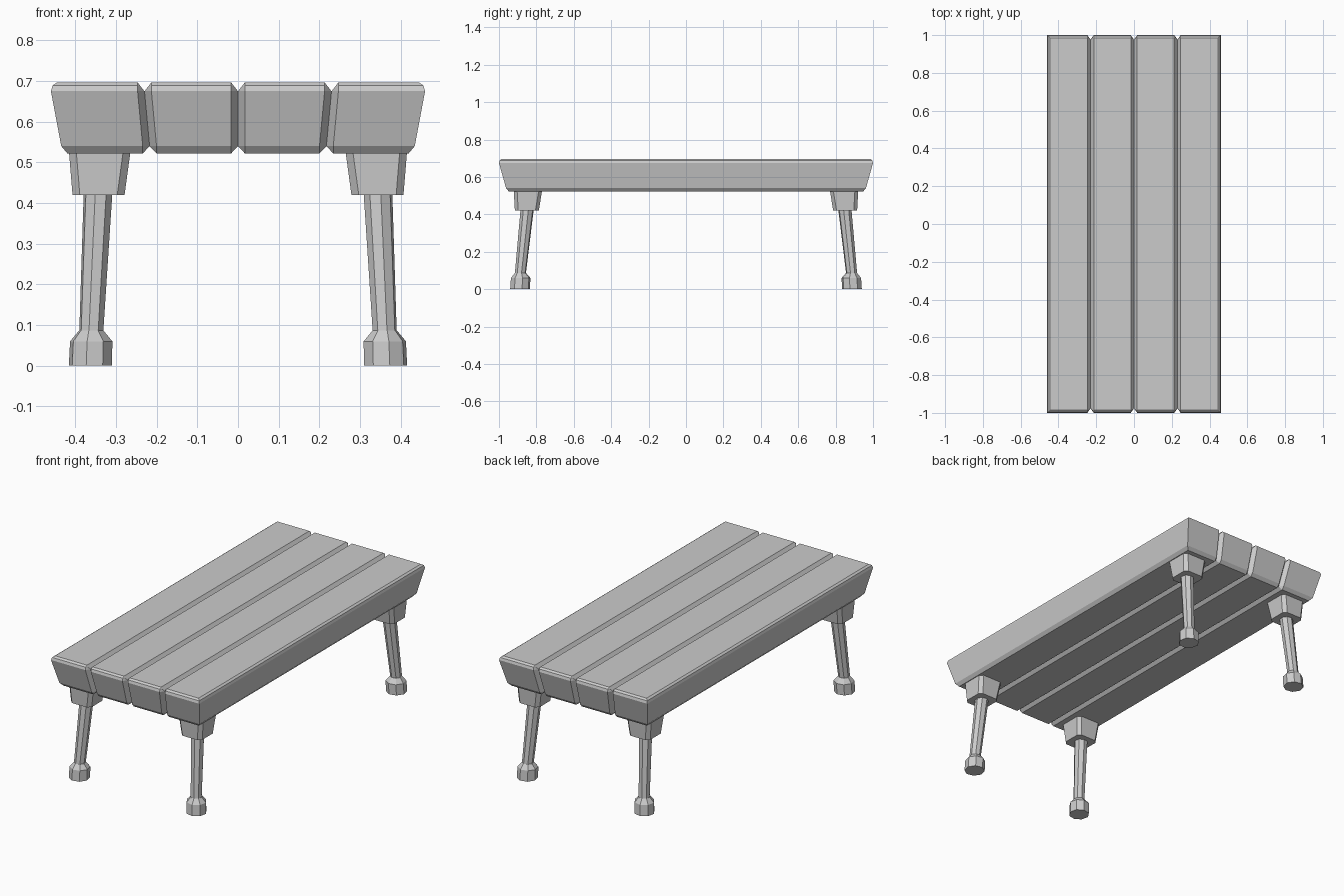
import bpy, bmesh
from math import cos, sin, radians

if "Cube" in bpy.data.objects:
    bpy.data.objects.remove(bpy.data.objects["Cube"])


def loft(name, rings, mirror):
    """Skin a stack of equal-length rings, cap the ends, mirror about the origin."""
    bm = bmesh.new()
    vs = [[bm.verts.new(p) for p in ring] for ring in rings]
    n = len(vs[0])
    for a, b in zip(vs, vs[1:]):
        for i in range(n):
            j = (i + 1) % n
            bm.faces.new((a[i], a[j], b[j], b[i]))
    bm.faces.new(vs[0])
    bm.faces.new(vs[-1])
    bmesh.ops.remove_doubles(bm, verts=bm.verts, dist=1e-5)
    bmesh.ops.recalc_face_normals(bm, faces=bm.faces)
    me = bpy.data.meshes.new(name)
    bm.to_mesh(me)
    bm.free()
    ob = bpy.data.objects.new(name, me)
    bpy.context.collection.objects.link(ob)
    m = ob.modifiers.new("mirror", 'MIRROR')
    m.use_axis = mirror
    m.use_mirror_merge = False
    return ob


# Planks: z, outer edge inset, seam inset, taper in x and y
LEVELS = [(0.522, 0.015, 0.017, 0.945, 0.962),
          (0.540, 0.0, 0.0, 0.945, 0.962),
          (0.675, 0.0, 0.0, 1.0, 1.0),
          (0.689, 0.004, 0.011, 1.0, 1.0),
          (0.697, 0.015, 0.017, 1.0, 1.0)]
C = 0.017


def plank(name, xa, xb, seam_a):
    rings = []
    for z, out, seam, sx, sy in LEVELS:
        y = sy - out
        cb = C - seam                      # corner chamfer shrinks into the bevel
        ia, ca = (seam, cb) if seam_a else (out, 0)
        l, r = xa * sx + ia, xb * sx - seam
        rings.append([(l + ca, -y, z), (r - cb, -y, z), (r, -y + 1.4 * cb, z),
                      (r, y - 1.4 * cb, z), (r - cb, y, z), (l + ca, y, z),
                      (l, y - 1.4 * ca, z), (l, -y + 1.4 * ca, z)])
    loft(name, rings, (True, False, False))


plank("outer_planks", -0.46, -0.23, False)
plank("inner_planks", -0.23, 0.0, True)


# Leg brackets: tapered chamfered blocks
def square(cx, cy, z, h, c=0.018):
    k = h - c
    return [(cx + x, cy + y, z) for x, y in
            ((-k, -h), (k, -h), (h, -k), (h, k), (k, h), (-k, h), (-h, k), (-h, -k))]


BOTH = (True, True, False)
loft("leg_brackets", [square(-0.343, -0.851, 0.42, 0.064),
                      square(-0.340, -0.845, 0.53, 0.076)], BOTH)


# Legs and feet: splayed eight-sided columns
def octagon(cx, cy, z, r):
    return [(cx + r * cos(radians(45 * i - 11)), cy + r * sin(radians(45 * i - 11)), z)
            for i in range(8)]


loft("legs", [octagon(-0.361, -0.886, 0.08, 0.030),
              octagon(-0.344, -0.849, 0.43, 0.036)], BOTH)
loft("feet", [octagon(-0.363, -0.887, 0.0, 0.054),
              octagon(-0.361, -0.884, 0.06, 0.053),
              octagon(-0.361, -0.885, 0.086, 0.031)], BOTH)
